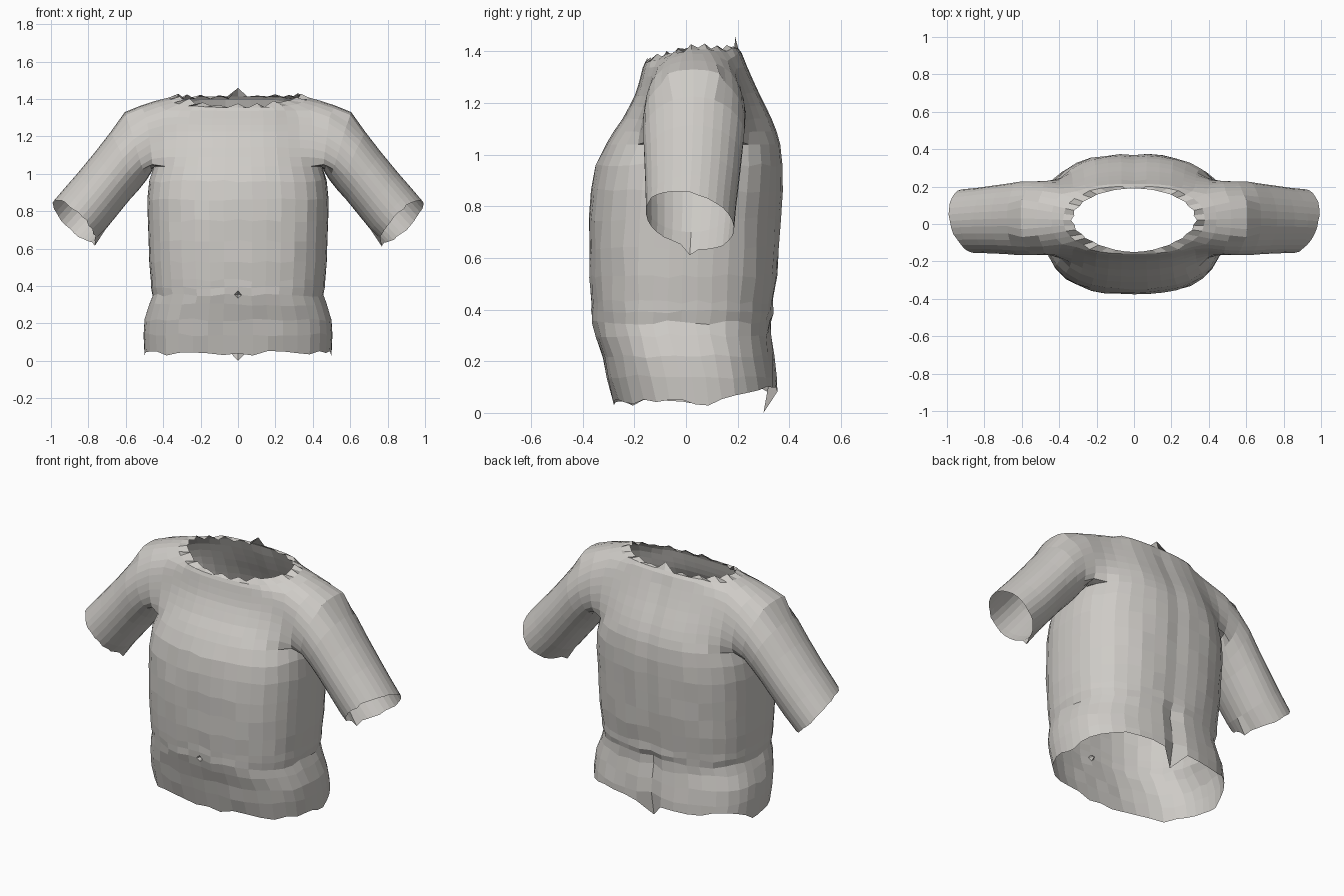
import bpy, bmesh, math, random
from mathutils import Vector

random.seed(4)
if "Cube" in bpy.data.objects:
    bpy.data.objects.remove(bpy.data.objects["Cube"])

COLS, HALF = 40, 4            # columns round the body, half width of an armhole
BACK, FRONT = 10, 30          # centre columns
ARM_LOW, ARM_TOP = 12, 19     # rows spanned by the armhole

# Body rows: height, half width, front y, back y
ROWS = [
    (.04, .50, -.28, .355), (.14, .505, -.305, .352), (.22, .50, -.325, .34),
    (.30, .475, -.35, .328), (.35, .456, -.362, .33), (.39, .465, -.366, .338),
    (.43, .466, -.366, .338), (.53, .475, -.373, .352), (.64, .478, -.376, .36),
    (.75, .482, -.374, .367), (.86, .485, -.366, .373), (.96, .475, -.348, .374),
    (1.04, .45, -.31, .366), (1.09, .44, -.28, .352), (1.14, .432, -.245, .332),
    (1.19, .43, -.218, .308), (1.24, .425, -.20, .283), (1.29, .425, -.188, .26),
    (1.34, .425, -.178, .238), (1.395, .42, -.168, .215), (1.412, .375, -.16, .202),
    (1.415, .33, -.15, .19),
]
# Sleeve rings: top x, top z, bottom x, bottom z, front y, back y, roundness
SLEEVE = [
    (.52, 1.395, .462, 1.01, -.19, .25, .65),
    (.605, 1.33, .49, .965, -.175, .235, .8),
    (.68, 1.225, .53, .915, -.168, .227, 1),
    (.765, 1.115, .58, .86, -.162, .216, 1),
    (.86, 1.0, .645, .78, -.158, .205, 1),
    (.93, .92, .71, .70, -.156, .195, 1),
    (.988, .852, .77, .64, -.156, .186, 1),
]


def wobble(amount):
    return random.uniform(-amount, amount)


def body_point(row, col):
    """A rounded-box cross-section, sloping down towards the front collar."""
    z, half, front, back = ROWS[row]
    last = len(ROWS) - 1
    power = 2.6
    if row == last:
        power = 1.75 if col > COLS // 2 else 2
    angle = math.tau * col / COLS
    c, s = math.cos(angle), math.sin(angle)
    r = (abs(c) ** power + abs(s) ** power) ** (-1 / power)
    x = half * r * c
    y = (front + back) / 2 + (back - front) / 2 * r * s
    z += max(0, min(1, (z - 1.2) / .2)) * .36 * min(y, 0)
    # Spine groove and the deeper cleft below the waist
    if col == BACK and row < last - 2:
        y -= .025 if row < 5 else .008
    # Ragged hem with a small hanging tab at the back
    if row == 0:
        z += .05 * max(0, min(1, (y - .1) / .12)) + wobble(.014)
        if col == BACK:
            z, y = 0, .30
    # Ragged collar with a small raised tab at the back
    elif row == last:
        z += .008 * (-1) ** col + wobble(.008)
        x *= 1 + .02 * (-1) ** col
        if col == BACK:
            z += .035
    elif row < ARM_LOW:
        y += wobble(.004)
        z += wobble(.008)
    return Vector((x, y, z))


def side_column(side, step):
    """Column a number of steps backwards from the middle of one flank."""
    return (step if side > 0 else COLS // 2 - step) % COLS


def armhole(side, grid):
    """Border of the armhole, from the top centre round by the back."""
    path = [(ARM_TOP, d) for d in range(0, HALF + 1)]
    path += [(r, HALF) for r in range(ARM_TOP - 1, ARM_LOW - 1, -1)]
    path += [(ARM_LOW, d) for d in range(HALF - 1, -HALF - 1, -1)]
    path += [(r, -HALF) for r in range(ARM_LOW + 1, ARM_TOP + 1)]
    path += [(ARM_TOP, d) for d in range(-HALF + 1, 0)]
    return [grid[r][side_column(side, d)] for r, d in path]


def add_sleeve(bm, side, grid):
    ring = armhole(side, grid)
    count = len(ring)
    for n, (tx, tz, bx, bz, front, back, roundness) in enumerate(SLEEVE):
        new = []
        for i in range(count):
            angle = math.tau * i / count
            mix = (1 + math.cos(angle)) / 2
            x, z = bx + (tx - bx) * mix, bz + (tz - bz) * mix
            s = math.sin(angle)
            s = math.copysign(abs(s) ** roundness, s)
            y = (front + back) / 2 + (back - front) / 2 * s
            # The cuff is cut shorter at the front and slightly uneven
            if n == len(SLEEVE) - 1:
                shift = .28 * (y - .02) + wobble(.006)
                x, z = x + .68 * shift, z - .73 * shift
                if i == count // 2:
                    z -= .03
            new.append(bm.verts.new((side * x, y, z)))
        for i in range(count):
            j = (i + 1) % count
            bm.faces.new((ring[i], ring[j], new[j], new[i]))
        ring = new


# Body shell, leaving the armholes open
bm = bmesh.new()
grid = [[bm.verts.new(body_point(r, c)) for c in range(COLS)]
        for r in range(len(ROWS))]
holes = {side_column(1, d) for d in range(-HALF, HALF)}
holes |= {side_column(-1, d + 1) for d in range(-HALF, HALF)}
for r in range(len(ROWS) - 1):
    for c in range(COLS):
        if ARM_LOW <= r < ARM_TOP and c in holes:
            continue
        d = (c + 1) % COLS
        bm.faces.new((grid[r][c], grid[r][d], grid[r + 1][d], grid[r + 1][c]))

# Sleeves on both sides
for side in (1, -1):
    add_sleeve(bm, side, grid)

# Navel, a small pit at the front centre
cut = bmesh.ops.bevel(bm, geom=[grid[4][FRONT]], offset=.02, segments=1,
                      profile=.5, affect='VERTICES')
pit = bmesh.ops.poke(bm, faces=cut["faces"])
for v in pit["verts"]:
    v.co.y += .03

loose = [v for v in bm.verts if not v.link_faces]
bmesh.ops.delete(bm, geom=loose, context='VERTS')

# Relax the shoulders so the sleeves flow into the chest and back
shoulders = [v for v in bm.verts if not v.is_boundary
             and v.co.z > 1.05 and .25 < abs(v.co.x) < .6]
for step in range(6):
    bmesh.ops.smooth_vert(bm, verts=shoulders, factor=.5,
                          use_axis_x=True, use_axis_y=True, use_axis_z=True)
bmesh.ops.recalc_face_normals(bm, faces=bm.faces)

mesh = bpy.data.meshes.new("torso_shell")
bm.to_mesh(mesh)
bm.free()

# Single pale grey colour
grey = bpy.data.materials.new("pale_grey")
grey.use_nodes = True
colour = (.62, .60, .57, 1)
grey.diffuse_color = colour
grey.node_tree.nodes["Principled BSDF"].inputs["Base Color"].default_value = colour
mesh.materials.append(grey)

torso = bpy.data.objects.new("torso_shell", mesh)
bpy.context.collection.objects.link(torso)
